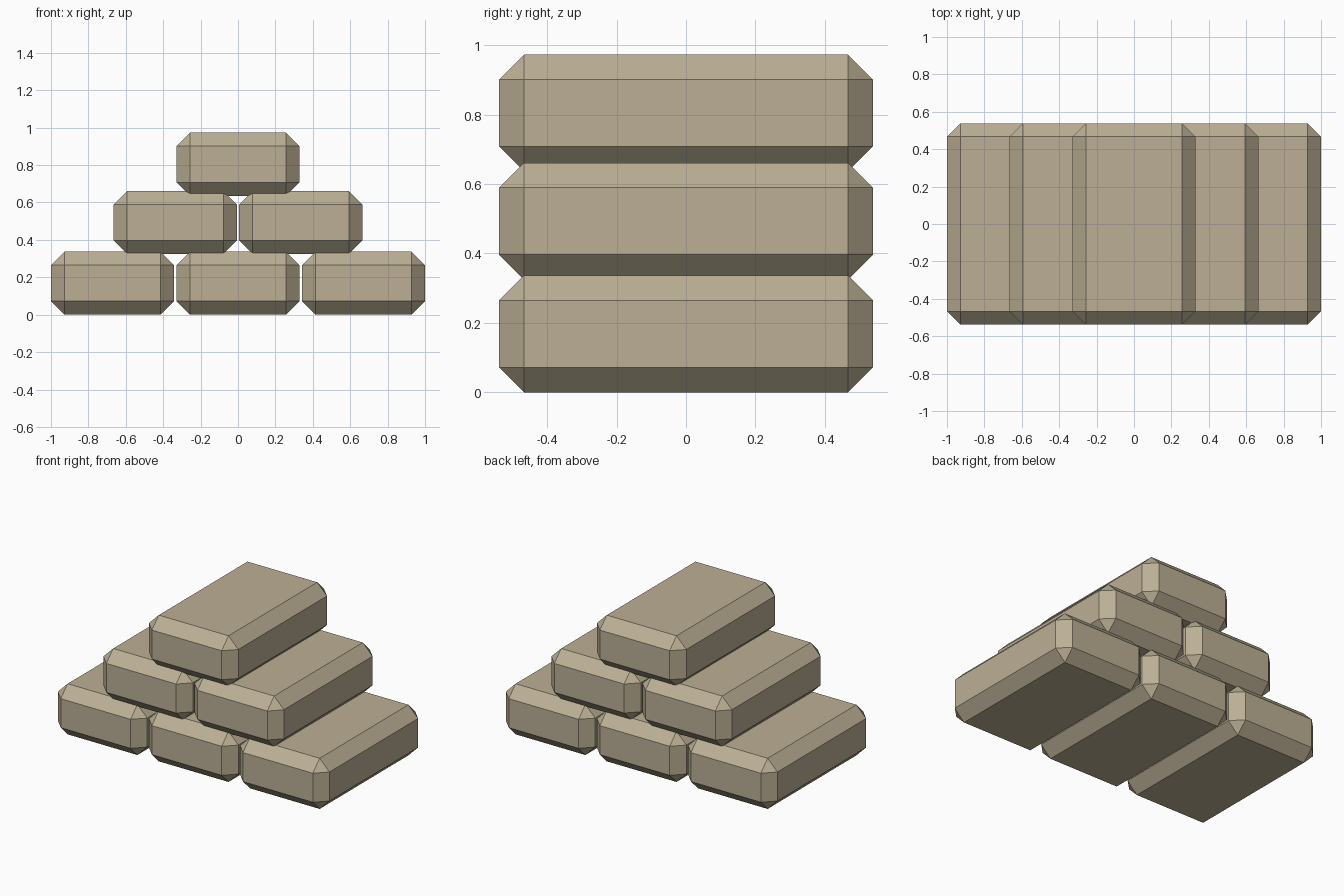
import bpy
import bmesh

if "Cube" in bpy.data.objects:
    bpy.data.objects.remove(bpy.data.objects["Cube"])

# Bag size and chamfer
WIDTH, DEPTH, HEIGHT, CHAMFER = 0.658, 1.077, 0.337, 0.072
SPACING = 0.671

sand = bpy.data.materials.new("sand_cloth")
sand.diffuse_color = (0.50, 0.43, 0.30, 1)
sand.use_nodes = True
sand.node_tree.nodes["Principled BSDF"].inputs["Base Color"].default_value = sand.diffuse_color


def add_bag(name, x, z):
    """One chamfered bag, centred on (x, 0, z)."""
    bm = bmesh.new()
    bmesh.ops.create_cube(bm, size=1)
    bmesh.ops.scale(bm, vec=(WIDTH, DEPTH, HEIGHT), verts=bm.verts)
    bmesh.ops.bevel(bm, geom=bm.edges[:], offset=CHAMFER, segments=1,
                    affect='EDGES', clamp_overlap=True)
    mesh = bpy.data.meshes.new(name)
    bm.to_mesh(mesh)
    bm.free()
    mesh.materials.append(sand)
    bag = bpy.data.objects.new(name, mesh)
    bag.location = (x, 0, z)
    bpy.context.collection.objects.link(bag)


# Pyramid of three rows, each half a bag in from the one below
rows = [("bottom_bag", 3, 0.1685), ("middle_bag", 2, 0.493), ("top_bag", 1, 0.8045)]
for name, count, z in rows:
    for i in range(count):
        add_bag(f"{name}_{i + 1}", (i - (count - 1) / 2) * SPACING, z)
